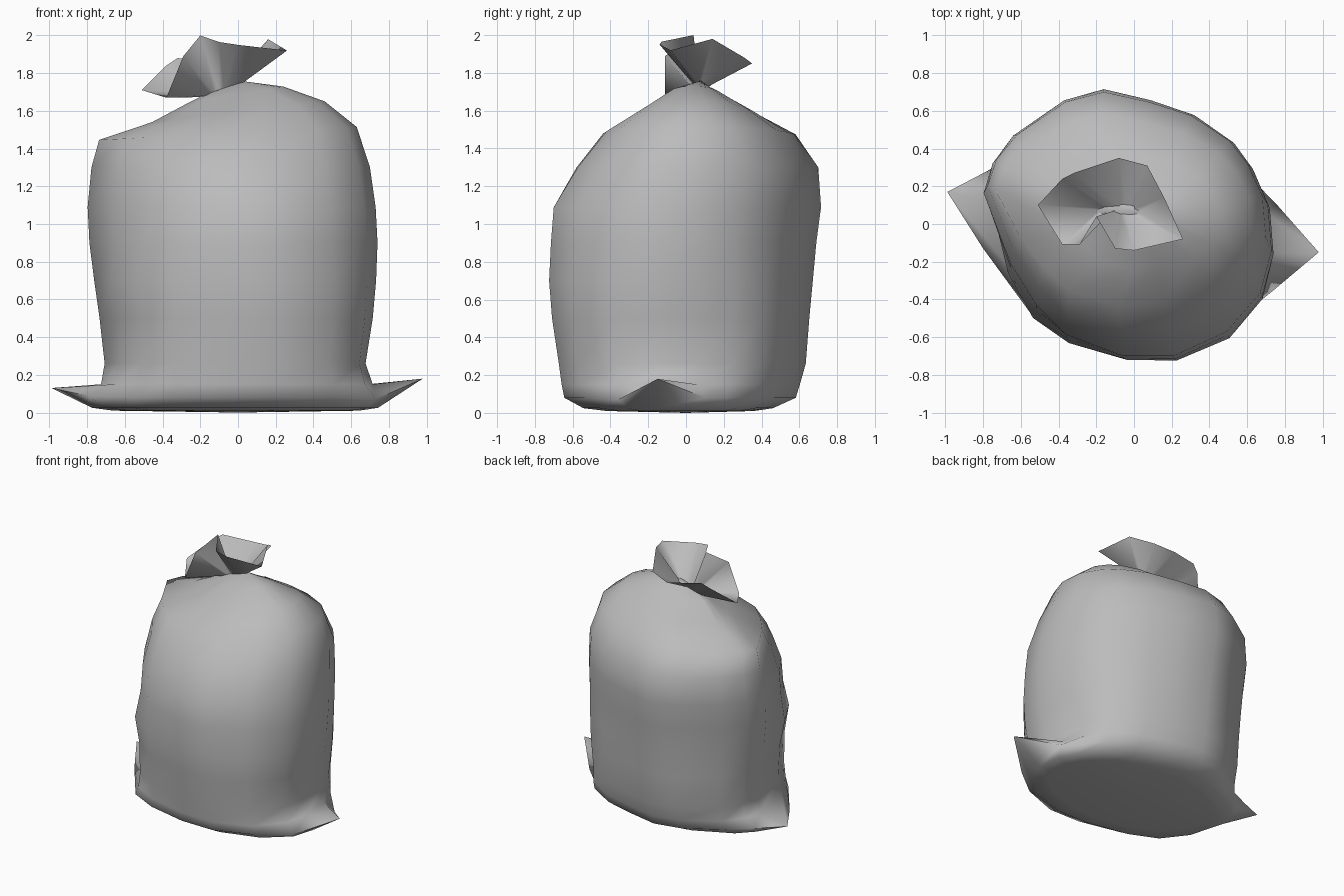
import bpy, bmesh
from math import atan2, exp, pi, radians, sin, tau

cube = bpy.data.objects.get("Cube")
if cube:
    bpy.data.objects.remove(cube, do_unlink=True)

grey = bpy.data.materials.new("grey plastic")
grey.use_nodes = True
colour = (0.5, 0.5, 0.5, 1)
grey.diffuse_color = colour
grey.node_tree.nodes["Principled BSDF"].inputs["Base Color"].default_value = colour


def finish(name, bm, angle):
    """Turn a bmesh into a named, smooth-shaded grey object."""
    bmesh.ops.recalc_face_normals(bm, faces=bm.faces)
    mesh = bpy.data.meshes.new(name)
    bm.to_mesh(mesh)
    bm.free()
    mesh.materials.append(grey)
    obj = bpy.data.objects.new(name, mesh)
    bpy.context.collection.objects.link(obj)
    bpy.ops.object.select_all(action='DESELECT')
    obj.select_set(True)
    bpy.context.view_layer.objects.active = obj
    bpy.ops.object.shade_smooth_by_angle(angle=radians(angle))


def loft(bm, rings):
    """Join closed loops of points with quads; return the vertex loops."""
    loops = [[bm.verts.new(p) for p in ring] for ring in rings]
    for a, b in zip(loops, loops[1:]):
        n = len(a)
        for i in range(n):
            j = (i + 1) % n
            bm.faces.new((a[i], a[j], b[j], b[i]))
    return loops


def fan(bm, loop, tip):
    v = bm.verts.new(tip)
    for i in range(len(loop)):
        bm.faces.new((loop[i - 1], loop[i], v))


# Cross-section of the filled sack; the two named points carry the corners
outline = [(0.74, -0.15), (0.72, 0.10), (0.64, 0.29), (0.54, 0.43),
           (0.33, 0.58), (0.10, 0.66), (-0.15, 0.72), (-0.36, 0.66),
           (-0.63, 0.47), (-0.74, 0.32), (-0.79, 0.16), (-0.69, -0.24),
           (-0.55, -0.48), (-0.36, -0.62), (-0.05, -0.72), (0.22, -0.72),
           (0.50, -0.59), (0.68, -0.38)]
LEFT, RIGHT = 0, 10
unit = [((x + 0.025) / 0.765, y / 0.72) for x, y in outline]


def bump(t, centre, width):
    return exp(-((t - centre) / width) ** 2)


def section(z, x0, x1, y0, y1, square=0, bulge=0, tilt=0, fold=0):
    """Outline fitted to the given extents, then squared, bulged and creased."""
    ring = []
    for u, v in unit:
        t = atan2(v, u) % tau
        # bulge sits at the front right; creases run below the knot and behind
        r = 1 + square * sin(2 * t) ** 2 + bulge * bump(t, 1.19 * pi, 0.45)
        r -= fold * (0.6 * bump(t, 1.6 * pi, 0.2) + 0.5 * bump(t, 0.8 * pi, 0.2))
        dx, dy = r * u * (x1 - x0) / 2, r * v * (y1 - y0) / 2
        ring.append(((x0 + x1) / 2 + dx, (y0 + y1) / 2 + dy, z + tilt * dx))
    return ring


# Sack body, from the floor up to the pinched neck
rings = [section(*s) for s in (
    (0.01, -0.66, 0.64, -0.42, 0.36),
    (0.025, -0.77, 0.74, -0.54, 0.46, 0.02, 0.03),
    (0.08, -0.75, 0.73, -0.64, 0.58, 0.02, 0.06),
    (0.15, -0.72, 0.71, -0.65, 0.60, 0.04, 0.03),
    (0.26, -0.70, 0.67, -0.66, 0.63, 0.06, 0.0),
    (0.50, -0.73, 0.71, -0.70, 0.65, 0.04, -0.03),
    (0.70, -0.76, 0.73, -0.72, 0.67, 0.02, 0.0),
    (0.90, -0.79, 0.74, -0.715, 0.69, 0, -0.07),
    (1.09, -0.80, 0.73, -0.70, 0.715, 0, -0.09),
    (1.30, -0.78, 0.70, -0.58, 0.70, 0, -0.09, 0, 0.02),
    (1.48, -0.74, 0.63, -0.44, 0.58, 0, -0.12, 0.05, 0.06),
    (1.595, -0.46, 0.46, -0.25, 0.37, 0, -0.2, 0.12, 0.2),
    (1.69, -0.25, 0.24, -0.09, 0.19, 0, -0.25, 0.16, 0.25),
    (1.72, -0.18, 0.03, 0.05, 0.105, 0, 0, 0.35))]
# Pull the bottom corners out into flat points with broad roots
rings[2][LEFT] = (0.98, -0.15, 0.18)
rings[2][LEFT + 1] = (0.76, 0.10, 0.08)
rings[2][LEFT - 1] = (0.73, -0.36, 0.07)
rings[2][RIGHT] = (-0.99, 0.17, 0.13)
rings[2][RIGHT - 1] = (-0.78, 0.28, 0.10)
rings[2][RIGHT + 1] = (-0.80, -0.13, 0.09)
bm = bmesh.new()
loops = loft(bm, rings)
fan(bm, loops[0], (0, 0, 0))
fan(bm, loops[-1], (-0.08, 0.077, 1.72))
finish("sack_body", bm, 90)

# Flared, crumpled mouth above the knot
rim = [(-0.51, 0.10, 1.71), (-0.38, -0.11, 1.67), (-0.29, -0.11, 1.89),
       (-0.20, 0.04, 2.00), (-0.10, -0.13, 1.965), (0.00, -0.14, 1.95),
       (0.26, -0.08, 1.92), (0.16, 0.14, 1.98), (0.07, 0.31, 1.88),
       (-0.08, 0.35, 1.85), (-0.32, 0.27, 1.88), (-0.38, 0.24, 1.84)]
neck = []
for x, y, z in rim:
    nx = 0.27 * (x + 0.12)
    neck.append((nx - 0.08, 0.075 + 0.06 * (y - 0.1), 1.71 + 0.35 * nx))
bm = bmesh.new()
loft(bm, [neck, rim])
finish("sack_mouth", bm, 120)
